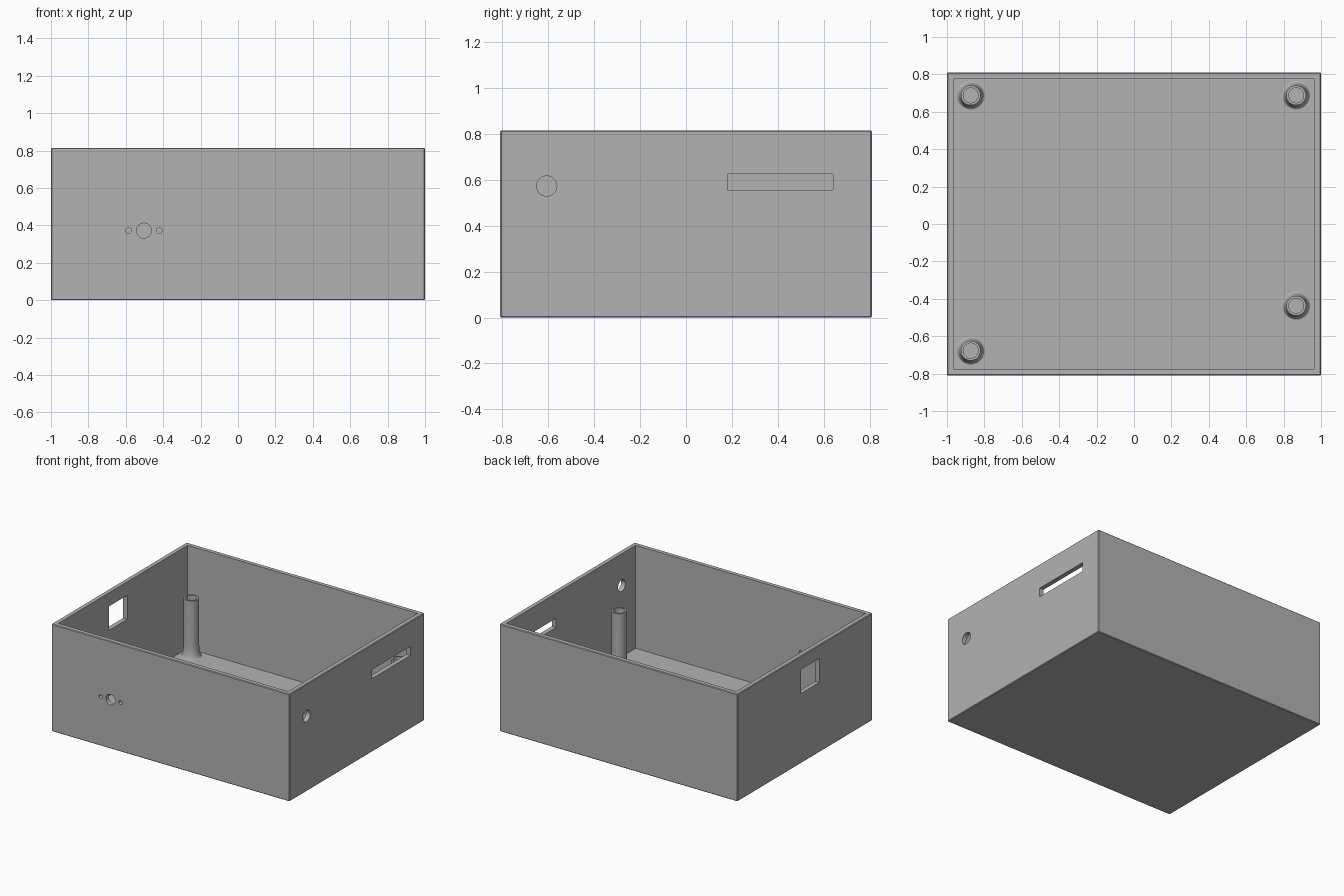
import bpy, bmesh, math
from mathutils import Matrix

if "Cube" in bpy.data.objects:
    bpy.data.objects.remove(bpy.data.objects["Cube"])

HX, HY, H = 1.0, 0.81, 0.815      # outer half sizes and height
WALL, FLOOR = 0.035, 0.033

grey = bpy.data.materials.new("light grey plastic")
grey.diffuse_color = (0.45, 0.45, 0.45, 1)
grey.use_nodes = True
grey.node_tree.nodes["Principled BSDF"].inputs["Base Color"].default_value = grey.diffuse_color


def make_object(name, bm):
    bmesh.ops.recalc_face_normals(bm, faces=bm.faces)
    me = bpy.data.meshes.new(name)
    bm.to_mesh(me)
    bm.free()
    me.materials.append(grey)
    ob = bpy.data.objects.new(name, me)
    bpy.context.collection.objects.link(ob)
    return ob


def box(name, lo, hi, bevel=0):
    bm = bmesh.new()
    size = [b - a for a, b in zip(lo, hi)]
    mid = [(a + b) / 2 for a, b in zip(lo, hi)]
    bmesh.ops.create_cube(bm, size=1, matrix=Matrix.Translation(mid) @ Matrix.Diagonal((*size, 1)))
    if bevel:
        bmesh.ops.bevel(bm, geom=bm.edges[:], offset=bevel, segments=1, affect='EDGES')
    return make_object(name, bm)


def drill(name, centre, radius, axis):
    rot = Matrix.Rotation(math.pi / 2, 4, 'X' if axis == 'Y' else 'Y')
    bm = bmesh.new()
    bmesh.ops.create_cone(bm, cap_ends=True, segments=40, radius1=radius, radius2=radius,
                          depth=0.2, matrix=Matrix.Translation(centre) @ rot)
    return make_object(name, bm)


def smooth(ob):
    bpy.ops.object.select_all(action='DESELECT')
    ob.select_set(True)
    bpy.context.view_layer.objects.active = ob
    bpy.ops.object.shade_smooth_by_angle(angle=math.radians(30))


# Open case with a finely chamfered outside
case = box("case", (-HX, -HY, 0), (HX, HY, H), bevel=0.005)

cutters = [
    box("cavity_cutter", (-HX + WALL, -HY + WALL, FLOOR), (HX - WALL, HY - WALL, H + 0.2)),
    # front: main hole with two screw holes
    drill("front_hole_cutter", (-0.503, -HY, 0.372), 0.04, 'Y'),
    drill("front_screw_cutter_a", (-0.586, -HY, 0.372), 0.015, 'Y'),
    drill("front_screw_cutter_b", (-0.42, -HY, 0.372), 0.015, 'Y'),
    # right: round hole and long slot
    drill("right_hole_cutter", (HX, -0.607, 0.573), 0.044, 'X'),
    box("right_slot_cutter", (HX - 0.1, 0.18, 0.556), (HX + 0.1, 0.64, 0.625)),
    # left: rectangular port
    box("left_port_cutter", (-HX - 0.1, -0.17, 0.53), (-HX + 0.1, 0.05, 0.712)),
]
for c in cutters:
    mod = case.modifiers.new(c.name, 'BOOLEAN')
    mod.operation, mod.solver, mod.object = 'DIFFERENCE', 'EXACT', c
    bpy.context.view_layer.objects.active = case
    bpy.ops.object.modifier_apply(modifier=mod.name)
    bpy.data.objects.remove(c)
smooth(case)

# Hollow standoffs with a concave flare at the foot
R, HOLE, TOP, FLARE_R, FLARE_H = 0.053, 0.04, 0.475, 0.023, 0.11
profile = [(0, FLOOR + 0.002), (HOLE, FLOOR + 0.002), (HOLE, TOP), (R, TOP)]
for i in range(9):
    a = i / 8 * math.pi / 2
    profile.append((R + FLARE_R * (1 - math.cos(a)), FLOOR + FLARE_H * (1 - math.sin(a))))
profile.append((0, FLOOR - 0.005))

for i, (x, y) in enumerate([(-0.873, 0.688), (0.867, 0.688), (0.867, -0.437), (-0.873, -0.677)]):
    bm = bmesh.new()
    vs = [bm.verts.new((r, 0, z)) for r, z in profile]
    es = [bm.edges.new(p) for p in zip(vs, vs[1:])]
    bmesh.ops.spin(bm, geom=vs + es, cent=(0, 0, 0), axis=(0, 0, 1), angle=2 * math.pi, steps=40)
    bmesh.ops.remove_doubles(bm, verts=bm.verts[:], dist=1e-5)
    post = make_object(f"standoff_{i + 1}", bm)
    post.location = (x, y, 0)
    smooth(post)
